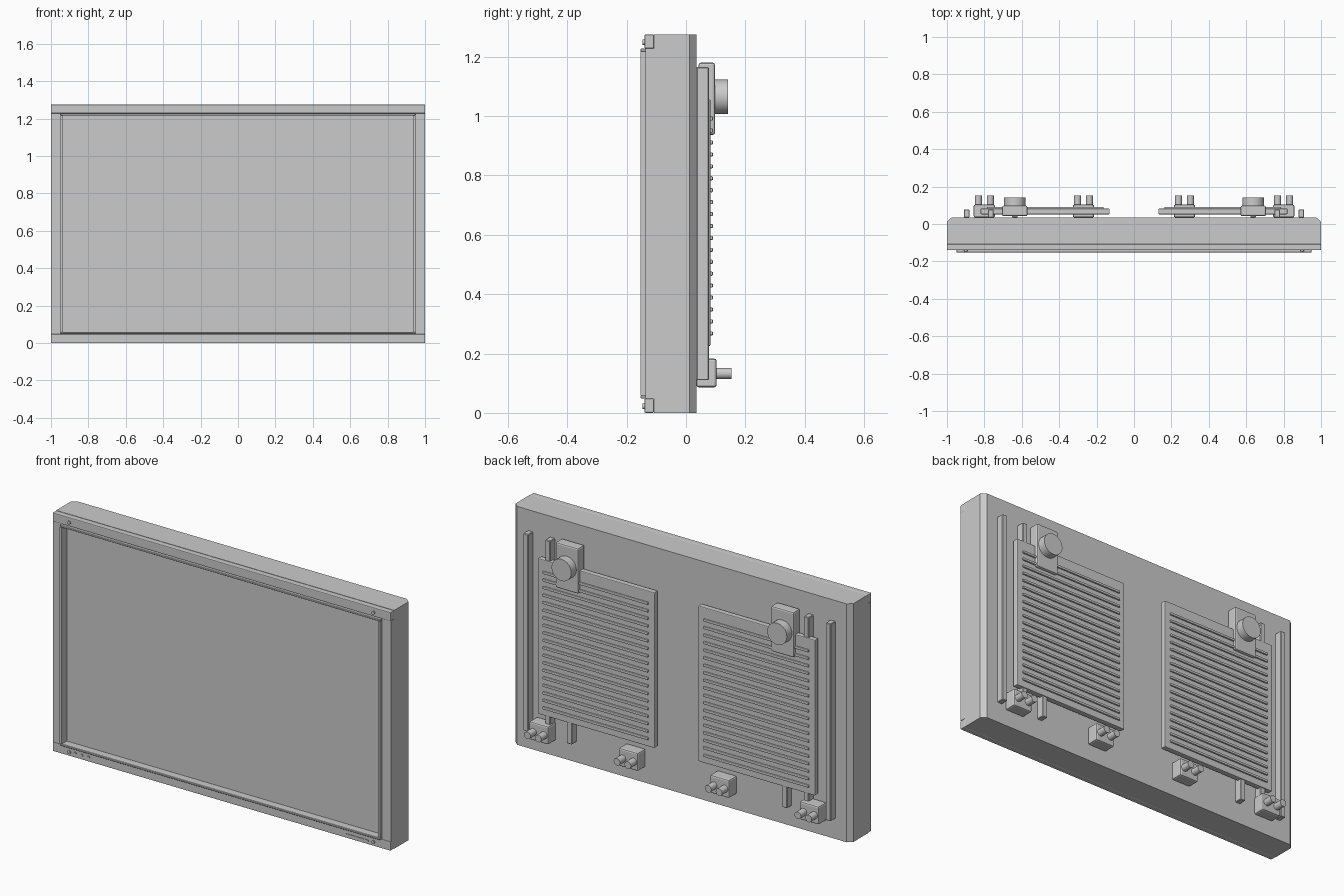
import bpy, bmesh, math

if "Cube" in bpy.data.objects:
    bpy.data.objects.remove(bpy.data.objects["Cube"])


def finish(name, bm, bevel=0.0, segments=2):
    bmesh.ops.recalc_face_normals(bm, faces=bm.faces)
    me = bpy.data.meshes.new(name)
    bm.to_mesh(me)
    bm.free()
    ob = bpy.data.objects.new(name, me)
    bpy.context.collection.objects.link(ob)
    if bevel:
        m = ob.modifiers.new("bevel", 'BEVEL')
        m.width, m.segments, m.limit_method = bevel, segments, 'ANGLE'
    return ob


def box(name, x, y, z, bevel=0.0, segments=2):
    """Box from (min, max) ranges; order of each pair is free."""
    bm = bmesh.new()
    bmesh.ops.create_cube(bm, size=1)
    for v in bm.verts:
        for i, (a, b) in enumerate((x, y, z)):
            v.co[i] = (a + b) / 2 + v.co[i] * abs(b - a)
    return finish(name, bm, bevel, segments)


def cylinder(name, x, z, y0, y1, r, n=24):
    """Cylinder along y, smooth sides and flat caps."""
    bm = bmesh.new()
    ring = [bm.verts.new((x + r * math.cos(2 * math.pi * i / n), y0,
                          z + r * math.sin(2 * math.pi * i / n))) for i in range(n)]
    face = bm.faces.new(ring)
    ext = bmesh.ops.extrude_face_region(bm, geom=[face])
    for v in ext["geom"]:
        if isinstance(v, bmesh.types.BMVert):
            v.co.y = y1
    ob = finish(name, bm)
    bpy.ops.object.select_all(action='DESELECT')
    ob.select_set(True)
    bpy.context.view_layer.objects.active = ob
    bpy.ops.object.shade_smooth_by_angle(angle=math.radians(40))
    return ob


H = 1.275
PANEL_Y, BACK_Y = -0.108, 0.035

# Cabinet with chamfered rear vertical edges; its front face is the screen
bm = bmesh.new()
outline = [(-1, PANEL_Y), (1, PANEL_Y), (1, 0.012), (0.975, BACK_Y), (-0.975, BACK_Y), (-1, 0.012)]
base = bm.faces.new([bm.verts.new((x, y, 0)) for x, y in outline])
ext = bmesh.ops.extrude_face_region(bm, geom=[base])
for v in ext["geom"]:
    if isinstance(v, bmesh.types.BMVert):
        v.co.z = H
finish("cabinet_body", bm)

# Front border: rails and stiles
box("bottom_rail", (-1, 1), (-0.14, PANEL_Y), (0, 0.048), 0.004)
box("top_rail", (-1, 1), (-0.14, PANEL_Y), (1.228, H), 0.004)
for s in (-1, 1):
    box("side_stile", (s * 0.948, s * 1), (-0.137, PANEL_Y), (0.048, 1.228))

# Raised thin rim around the recessed screen
for z in ((0.048, 0.059), (1.217, 1.228)):
    box("rim_horizontal", (-0.948, 0.948), (-0.153, PANEL_Y), z, 0.002, 1)
for s in (-1, 1):
    box("rim_vertical", (s * 0.936, s * 0.948), (-0.153, PANEL_Y), (0.059, 1.217))

# Front screws, buttons and vent slot
for x in (-0.9, 0.9):
    for z in (0.022, 1.249):
        cylinder("front_screw", x, z, -0.146, -0.135, 0.009, 16)
for x in (-0.865, -0.825, -0.785):
    cylinder("front_button", x, 0.024, -0.145, -0.135, 0.007, 16)
box("front_slot_strip", (0.74, 0.87), (-0.143, -0.135), (0.018, 0.024))

# Rear equipment, same on both halves
for s in (-1, 1):
    # vertical mounting bars
    for x in (0.895, 0.765, 0.637):
        box("mounting_bar", (s * (x - 0.015), s * (x + 0.015)), (BACK_Y, 0.077), (0.11, 1.165), 0.003, 1)
    # ribbed rear plate
    box("rear_plate", (s * 0.13, s * 0.82), (0.052, 0.082), (0.225, 1.057), 0.004)
    for i in range(19):
        z = 0.268 + i * 0.0402
        box("plate_rib", (s * 0.163, s * 0.787), (0.08, 0.091), (z - 0.007, z + 0.007), 0.004)
    # upper bracket with round knob
    box("bracket_block", (s * 0.57, s * 0.705), (0.042, 0.098), (0.937, 1.18), 0.008)
    cylinder("bracket_knob", s * 0.638, 1.065, 0.095, 0.142, 0.058, 32)
    # connector blocks with twin posts
    for x in (0.27, 0.8):
        box("connector_block", (s * (x - 0.057), s * (x + 0.057)), (BACK_Y, 0.103), (0.086, 0.183), 0.008)
        for d in (-0.032, 0.032):
            cylinder("connector_post", s * x + d, 0.133, 0.1, 0.153, 0.019, 20)
